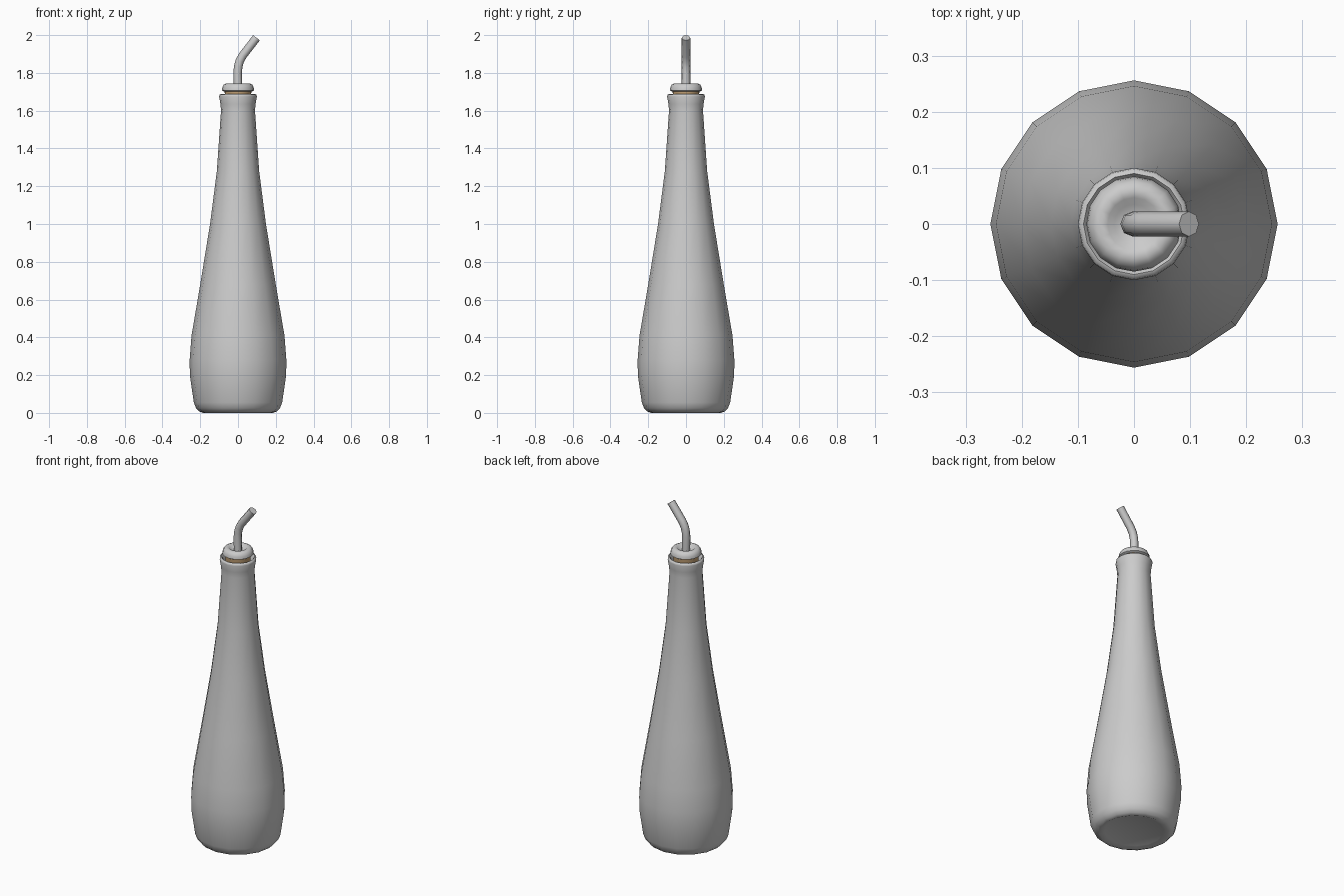
import bpy, bmesh, math

if "Cube" in bpy.data.objects:
    bpy.data.objects.remove(bpy.data.objects["Cube"])


def finish(obj, angle=40):
    bpy.ops.object.select_all(action='DESELECT')
    obj.select_set(True)
    bpy.context.view_layer.objects.active = obj
    bpy.ops.object.shade_smooth_by_angle(angle=math.radians(angle))


def lathe(name, profile, sides=16, angle=40):
    """Revolve (radius, z) points round z; radius 0 becomes a pole."""
    bm = bmesh.new()
    pts = [bm.verts.new((r, 0, z)) for r, z in profile]
    edges = [bm.edges.new(p) for p in zip(pts, pts[1:])]
    bmesh.ops.spin(bm, geom=pts + edges, cent=(0, 0, 0), axis=(0, 0, 1),
                   angle=math.tau, steps=sides, use_merge=True)
    bmesh.ops.remove_doubles(bm, verts=bm.verts, dist=0.0003)
    bmesh.ops.recalc_face_normals(bm, faces=bm.faces)
    me = bpy.data.meshes.new(name)
    bm.to_mesh(me)
    bm.free()
    obj = bpy.data.objects.new(name, me)
    bpy.context.collection.objects.link(obj)
    finish(obj, angle)
    return obj


# Bottle body with flared lip and a short inner neck
lathe("bottle", [
    (0, 0.012), (0.16, 0.01), (0.185, 0.0), (0.205, 0.008), (0.222, 0.025),
    (0.234, 0.055), (0.255, 0.2), (0.256, 0.28), (0.246, 0.41), (0.2, 0.68),
    (0.148, 1.0), (0.112, 1.28), (0.09, 1.6), (0.093, 1.635), (0.1, 1.675),
    (0.098, 1.685), (0.09, 1.688), (0.083, 1.68), (0.074, 1.63),
    (0.072, 1.58), (0, 1.58)], angle=60)

# Cork plug
cork = lathe("cork", [(0, 1.585), (0.062, 1.585), (0.071, 1.704), (0, 1.704)])
mat = bpy.data.materials.new("cork_brown")
mat.diffuse_color = (0.55, 0.36, 0.18, 1)
mat.use_nodes = True
mat.node_tree.nodes["Principled BSDF"].inputs["Base Color"].default_value = mat.diffuse_color
cork.data.materials.append(mat)

# Metal collar, domed with a dip in the centre
lathe("collar", [
    (0, 1.702), (0.075, 1.702), (0.085, 1.708), (0.083, 1.722), (0.076, 1.737),
    (0.062, 1.744), (0.047, 1.741), (0.035, 1.728), (0, 1.726)], angle=60)

# Bent pouring spout
curve = bpy.data.curves.new("spout", 'CURVE')
curve.dimensions = '3D'
curve.bevel_depth = 0.0225
curve.bevel_resolution = 2
curve.use_fill_caps = True
path = [(0, 1.715), (-0.002, 1.8), (0.001, 1.833), (0.009, 1.863),
        (0.025, 1.892), (0.098, 1.986)]
spline = curve.splines.new('POLY')
spline.points.add(len(path) - 1)
for p, (x, z) in zip(spline.points, path):
    p.co = (x, 0, z, 1)
spout = bpy.data.objects.new("spout", curve)
bpy.context.collection.objects.link(spout)
bpy.ops.object.select_all(action='DESELECT')
spout.select_set(True)
bpy.context.view_layer.objects.active = spout
bpy.ops.object.convert(target='MESH')
finish(bpy.context.view_layer.objects.active, 50)
